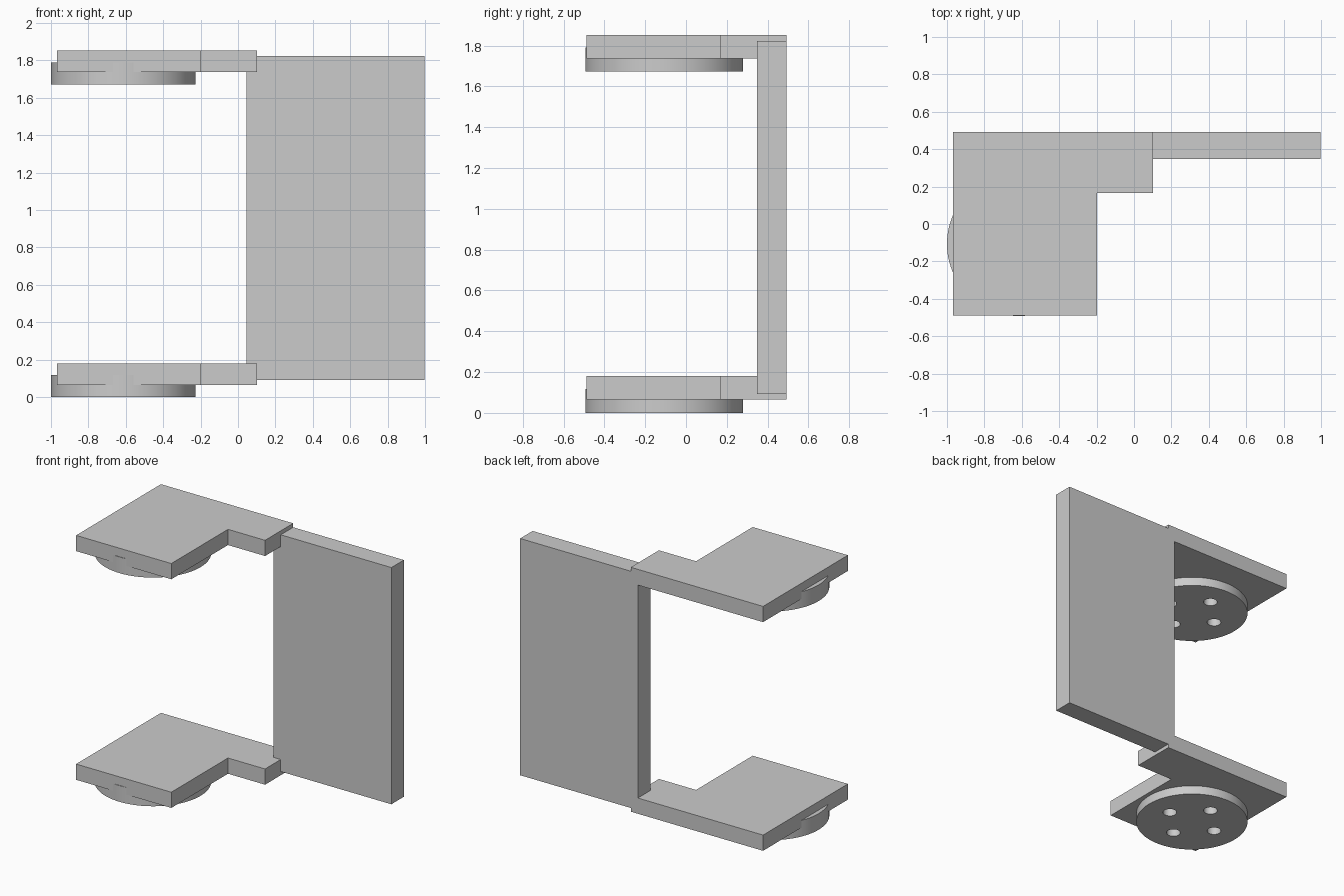
import bpy, bmesh
from math import cos, sin, pi

if "Cube" in bpy.data.objects:
    bpy.data.objects.remove(bpy.data.objects["Cube"])


def prism(name, outline, z0, z1):
    """Extrude a flat outline from z0 up to z1."""
    bm = bmesh.new()
    face = bm.faces.new([bm.verts.new((x, y, z0)) for x, y in outline])
    top = bmesh.ops.extrude_face_region(bm, geom=[face])["geom"]
    bmesh.ops.translate(bm, vec=(0, 0, z1 - z0),
                        verts=[v for v in top if isinstance(v, bmesh.types.BMVert)])
    bmesh.ops.recalc_face_normals(bm, faces=bm.faces)
    mesh = bpy.data.meshes.new(name)
    bm.to_mesh(mesh)
    bm.free()
    obj = bpy.data.objects.new(name, mesh)
    bpy.context.collection.objects.link(obj)
    return obj


def circle(cx, cy, r, n):
    return [(cx + r * cos(2 * pi * i / n), cy + r * sin(2 * pi * i / n)) for i in range(n)]


def activate(obj):
    bpy.ops.object.select_all(action='DESELECT')
    obj.select_set(True)
    bpy.context.view_layer.objects.active = obj


# Upright panel joining the two brackets
prism("upright_panel", [(0.045, 0.348), (0.997, 0.348), (0.997, 0.492), (0.045, 0.492)],
      0.092, 1.823)

BRACKET = [(-0.968, -0.488), (-0.198, -0.488), (-0.198, 0.167),
           (0.102, 0.167), (0.102, 0.492), (-0.968, 0.492)]
CX, CY, R = -0.614, -0.106, 0.386

for level, z in (("lower", 0.0), ("upper", 1.672)):
    # L-shaped bracket plate
    prism(level + "_bracket", BRACKET, z + 0.065, z + 0.18)

    # Round flange under the plate, overlapping into it
    flange = prism(level + "_flange", circle(CX, CY, R, 96), z, z + 0.118)

    # Four bolt holes
    for i in range(4):
        a = i * pi / 2
        cutter = prism("hole_cutter", circle(CX + 0.2 * cos(a), CY + 0.2 * sin(a), 0.048, 32),
                       z - 0.1, z + 0.3)
        cutter.hide_render = True
        activate(flange)
        mod = flange.modifiers.new("hole", 'BOOLEAN')
        mod.operation = 'DIFFERENCE'
        mod.solver = 'EXACT'
        mod.object = cutter
        bpy.ops.object.modifier_apply(modifier=mod.name)
        bpy.data.objects.remove(cutter)
    bpy.ops.object.shade_smooth_by_angle()
